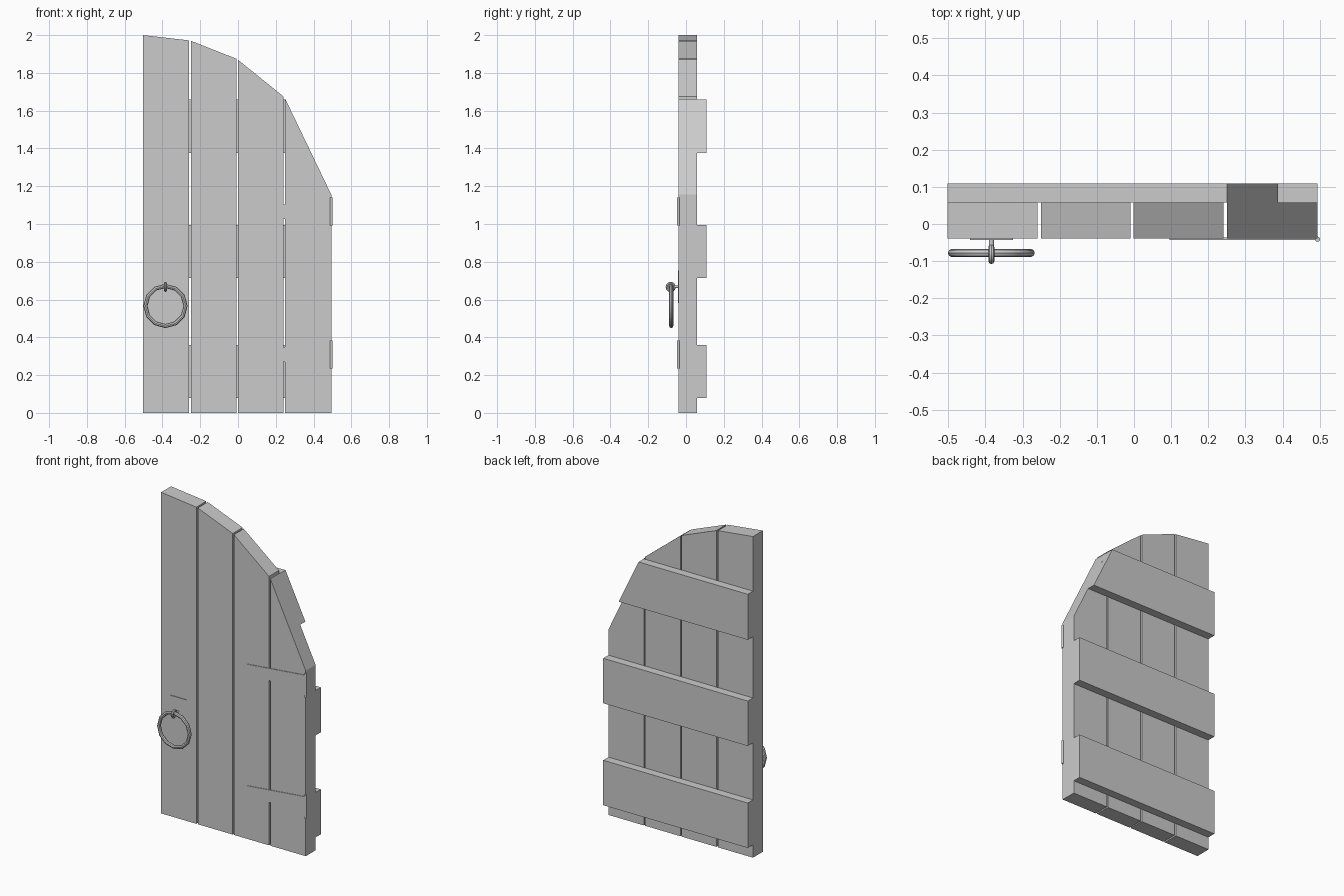
import bpy, bmesh, math

if "Cube" in bpy.data.objects:
    bpy.data.objects.remove(bpy.data.objects["Cube"])


def prism(name, outline, y0, y1):
    """Extrude an (x, z) outline from y0 to y1."""
    bm = bmesh.new()
    face = bm.faces.new([bm.verts.new((x, y0, z)) for x, z in outline])
    ext = bmesh.ops.extrude_face_region(bm, geom=[face])
    verts = [g for g in ext["geom"] if isinstance(g, bmesh.types.BMVert)]
    bmesh.ops.translate(bm, verts=verts, vec=(0, y1 - y0, 0))
    bmesh.ops.recalc_face_normals(bm, faces=bm.faces)
    me = bpy.data.meshes.new(name)
    bm.to_mesh(me)
    bm.free()
    ob = bpy.data.objects.new(name, me)
    bpy.context.collection.objects.link(ob)
    return ob


def finish(name):
    ob = bpy.context.object
    ob.name = name
    bpy.ops.object.shade_smooth_by_angle(angle=math.radians(40))
    return ob


def torus(name, loc, rot, major, minor, seg, sides):
    bpy.ops.mesh.primitive_torus_add(location=loc, rotation=rot, major_radius=major,
                                     minor_radius=minor, major_segments=seg,
                                     minor_segments=sides)
    return finish(name)


def cylinder(name, loc, rot, radius, depth):
    bpy.ops.mesh.primitive_cylinder_add(vertices=10, radius=radius, depth=depth,
                                        location=loc, rotation=rot)
    return finish(name)


FRONT, BACK, BATTEN = -0.039, 0.058, 0.109
LEFT, RIGHT = -0.502, 0.494

# Four vertical planks following the arched top
planks = [(LEFT, -0.26, 2.0, 1.972), (-0.25, -0.009, 1.97, 1.875),
          (-0.001, 0.241, 1.87, 1.675), (0.25, RIGHT, 1.663, 1.155)]
for i, (x0, x1, z0, z1) in enumerate(planks):
    prism(f"plank_{i + 1}", [(x0, 0), (x1, 0), (x1, z1), (x0, z0)], FRONT, BACK)

# Three back battens, the top one cut along the arch
for name, z0, z1, xb, xt in (("lower", 0.08, 0.36, RIGHT, RIGHT),
                             ("middle", 0.715, 0.995, RIGHT, RIGHT),
                             ("upper", 1.376, 1.66, 0.388, 0.251)):
    prism(f"batten_{name}", [(LEFT, z0), (xb, z0), (xt, z1), (LEFT, z1)], BACK, BATTEN)

# Tapered strap hinges with pin knuckles
for name, z in (("lower", 0.309), ("upper", 1.066)):
    prism(f"hinge_strap_{name}", [(0.095, z - 0.024), (RIGHT, z - 0.062),
                                  (RIGHT, z + 0.062), (0.095, z + 0.024)],
          FRONT - 0.004, FRONT + 0.002)
    cylinder(f"hinge_knuckle_{name}", (0.494, FRONT - 0.002, z), (0, 0, 0), 0.007, 0.148)

# Handle: back plate, stem, eye loop and hanging ring
HX, HY = -0.384, -0.078
prism("handle_plate", [(HX - 0.058, 0.582), (HX + 0.058, 0.582),
                       (HX + 0.058, 0.755), (HX - 0.058, 0.755)],
      FRONT - 0.004, FRONT + 0.002)
cylinder("handle_stem", (HX, -0.048, 0.668), (math.pi / 2, 0, 0), 0.007, 0.02)
torus("handle_eye", (HX, HY - 0.003, 0.667), (0, math.pi / 2, 0), 0.019, 0.008, 12, 8)
torus("handle_ring", (HX, HY, 0.566), (math.pi / 2, 0, 0), 0.106, 0.011, 12, 8)
